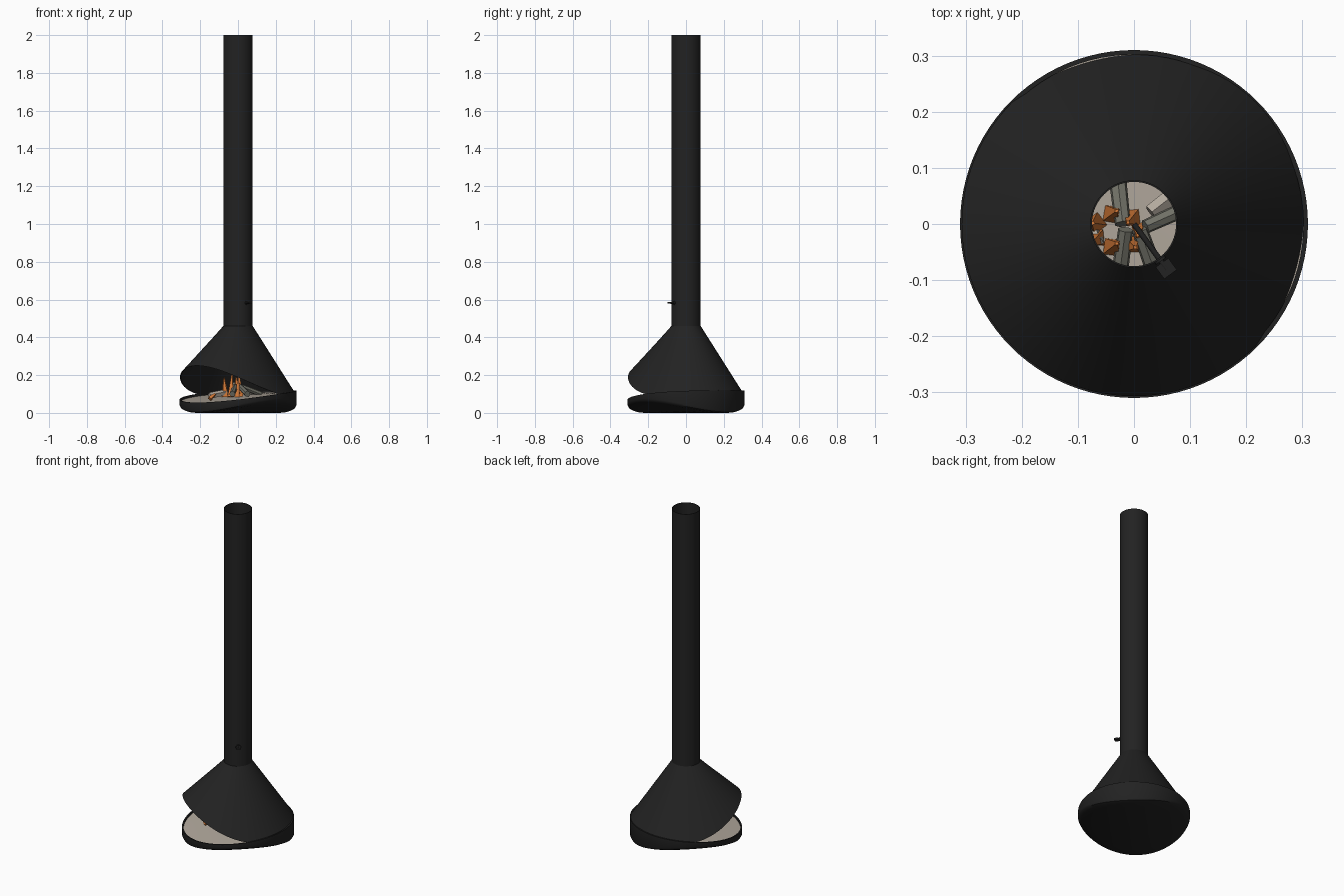
import bpy, bmesh, math, random
from mathutils import Vector

old = bpy.data.objects.get("Cube")
if old:
    bpy.data.objects.remove(old)
random.seed(4)


def material(name, rgb):
    m = bpy.data.materials.new(name)
    m.use_nodes = True
    m.diffuse_color = (*rgb, 1)
    bsdf = m.node_tree.nodes["Principled BSDF"]
    bsdf.inputs["Base Color"].default_value = (*rgb, 1)
    bsdf.inputs["Roughness"].default_value = 0.7
    return m


BLACK = material("matte black steel", (0.016, 0.016, 0.016))
CREAM = material("cream hearth", (0.45, 0.40, 0.34))
WOOD = material("grey wood", (0.17, 0.17, 0.14))
FLAME = material("flame orange", (0.68, 0.20, 0.04))

R = 0.31                            # body radius
PIPE = 0.078                        # flue radius
MOUTH = math.radians(225)           # direction of the opening
SEGMENTS = 96


def add_object(name, bm, mat, smooth=True):
    bmesh.ops.recalc_face_normals(bm, faces=bm.faces)
    mesh = bpy.data.meshes.new(name)
    bm.to_mesh(mesh)
    bm.free()
    mesh.materials.append(mat)
    ob = bpy.data.objects.new(name, mesh)
    bpy.context.collection.objects.link(ob)
    if smooth:
        bpy.ops.object.select_all(action='DESELECT')
        ob.select_set(True)
        bpy.context.view_layer.objects.active = ob
        bpy.ops.object.shade_smooth_by_angle(angle=math.radians(35))
    return ob


def loft(name, rings, mat, closed=False, cap_end=False):
    """Skin rings given as (radius, height function of angle)."""
    bm = bmesh.new()
    loops = []
    for r, height in rings:
        angles = [math.tau * i / SEGMENTS for i in range(SEGMENTS)]
        loops.append([bm.verts.new((r * math.cos(a), r * math.sin(a), height(a)))
                      for a in angles])
    pairs = list(zip(loops, loops[1:]))
    if closed:
        pairs.append((loops[-1], loops[0]))
    for lo, hi in pairs:
        for i in range(SEGMENTS):
            j = (i + 1) % SEGMENTS
            bm.faces.new((lo[i], lo[j], hi[j], hi[i]))
    if cap_end:
        bm.faces.new(loops[-1])
    return add_object(name, bm, mat)


def rod(name, start, end, r1, r2, sides, mat):
    start, end = Vector(start), Vector(end)
    axis = end - start
    bm = bmesh.new()
    bmesh.ops.create_cone(bm, cap_ends=True, segments=sides, radius1=r1,
                          radius2=r2, depth=axis.length)
    ob = add_object(name, bm, mat, smooth=sides > 8)
    ob.rotation_mode = 'QUATERNION'
    ob.rotation_quaternion = axis.to_track_quat('Z', 'Y')
    ob.location = (start + end) / 2
    return ob


# Heights of the swept edges around the body
def level(z):
    return lambda a: z


def hood_edge(a):
    c = math.cos(a - MOUTH)
    return 0.10 + 0.065 * c + 0.085 * c * c


def bowl_edge(a, r=R):
    c = math.cos(a - MOUTH) * r / R
    return 0.10 - 0.0325 * c - 0.0125 * c * c


def underside(r, lift=0.0):
    return lambda a: lift + 0.06 * (r * math.sin(a - MOUTH) / R) ** 2


def floor_height(r):
    return lambda a: bowl_edge(a, r) - 0.012


# Flue pipe, open at the top
loft("flue_pipe", [(PIPE, level(0.455)), (PIPE, level(2)),
                   (PIPE - 0.003, level(2)), (PIPE - 0.003, level(0.455))],
     BLACK, closed=True)

# Hood flaring from the flue to its swept edge
loft("hood", [(PIPE, level(0.46)), (0.307, hood_edge),
              (0.302, hood_edge), (PIPE - 0.003, level(0.453))],
     BLACK, closed=True)

# Base bowl with curved underside
under = [(r, underside(r)) for r in (0.29, 0.24, 0.18, 0.12, 0.06, 0.01)]
loft("base_bowl", [(0.302, floor_height(0.302)), (0.302, bowl_edge),
                   (R, bowl_edge), (R, underside(R, 0.014)),
                   (0.305, underside(0.305, 0.005))] + under,
     BLACK, cap_end=True)

# Hearth floor inside the bowl
loft("hearth_floor", [(r, floor_height(r)) for r in (0.303, 0.25, 0.19, 0.13, 0.07, 0.01)],
     CREAM, cap_end=True)

# Logs leaning together over the hearth
logs = [
    ((-0.035, 0.13, 0.10), (-0.02, 0.0, 0.15), 0.017),
    ((-0.03, -0.12, 0.10), (-0.015, -0.01, 0.14), 0.016),
    ((0.05, -0.12, 0.10), (0.01, -0.01, 0.14), 0.017),
    ((0.12, 0.04, 0.10), (0.02, -0.005, 0.14), 0.015),
]
for i, (a, b, r) in enumerate(logs):
    rod(f"log_{i + 1}", a, b, r, r * 0.85, 7, WOOD)
rod("split_log_left", (-0.15, -0.07, 0.09), (-0.06, -0.02, 0.11), 0.018, 0.016, 5, CREAM)
rod("split_log_right", (0.12, 0.09, 0.10), (0.03, 0.02, 0.12), 0.016, 0.015, 5, CREAM)

# Faceted flames
for i in range(7):
    a = math.tau * i / 7
    foot = Vector((-0.03 + 0.042 * math.cos(a), -0.012 + 0.03 * math.sin(a), 0.085))
    tip = foot + Vector((random.uniform(-0.01, 0.01), random.uniform(-0.01, 0.01),
                         random.uniform(0.09, 0.13)))
    rod(f"flame_{i + 1}", foot, tip, 0.02, 0.004, 4, FLAME)
rod("ember", (-0.15, -0.11, 0.075), (-0.12, -0.09, 0.10), 0.014, 0.006, 4, FLAME)

# Damper rod with a small handle plate and collar
turn = math.atan2(-0.08, 0.058)
reach = Vector((math.cos(turn), math.sin(turn), 0))
lift = Vector((0, 0, 0.582))
rod("damper_rod", lift, lift + reach * 0.10, 0.005, 0.005, 12, BLACK)
rod("damper_collar", lift + reach * 0.076, lift + reach * 0.082, 0.011, 0.011, 16, BLACK)
bm = bmesh.new()
bmesh.ops.create_cube(bm, size=1)
bmesh.ops.scale(bm, vec=(0.026, 0.028, 0.008), verts=bm.verts)
plate = add_object("damper_handle", bm, BLACK, smooth=False)
plate.location = lift + reach * 0.098
plate.rotation_euler.z = turn
